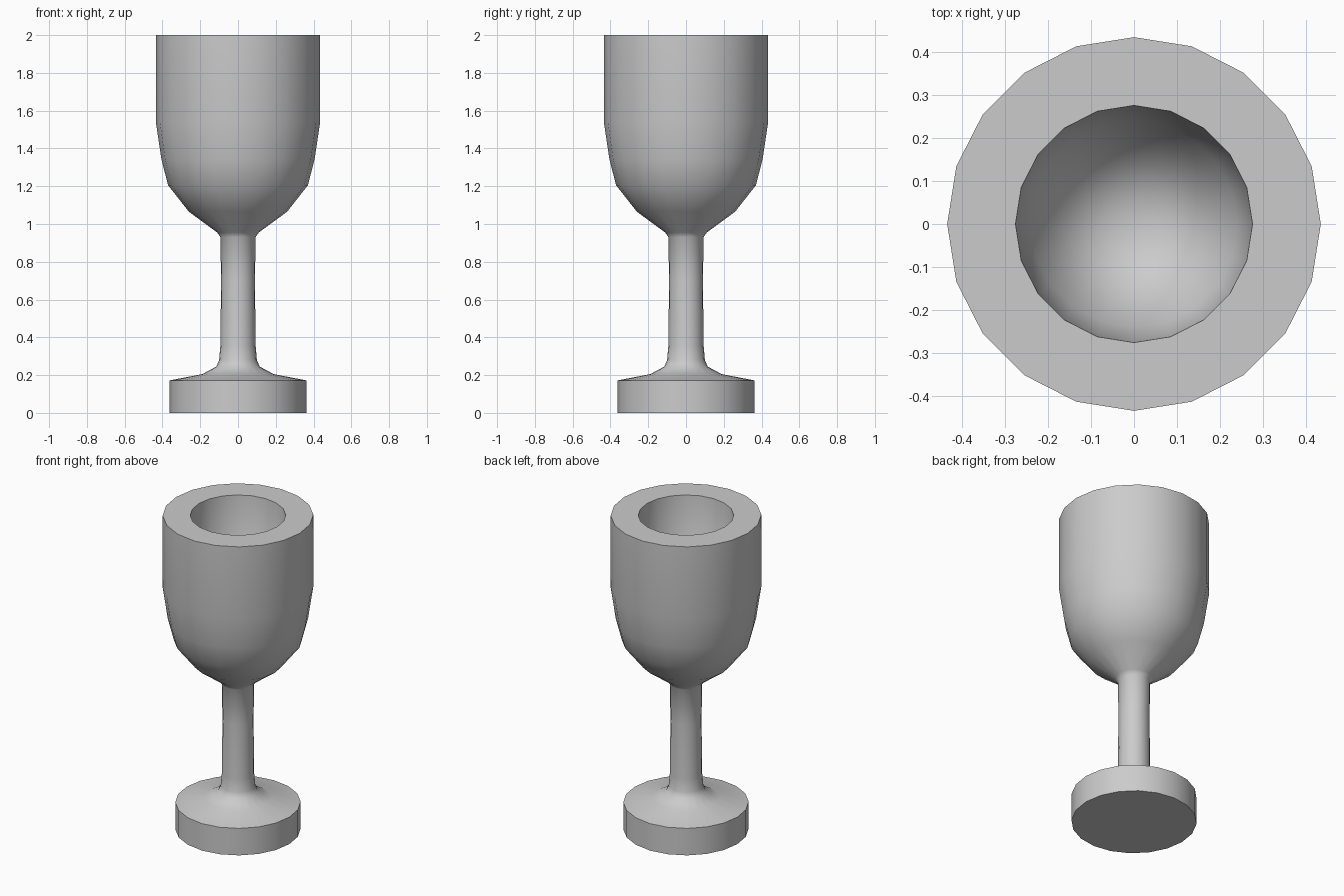
import bpy
import math

SIDES = 20

cube = bpy.data.objects.get("Cube")
if cube:
    bpy.data.objects.remove(cube, do_unlink=True)

grey = bpy.data.materials.new("plain_grey")
grey.use_nodes = True
colour = (0.6, 0.6, 0.6, 1)
grey.diffuse_color = colour
grey.node_tree.nodes["Principled BSDF"].inputs["Base Color"].default_value = colour


def lathe(name, profile):
    """Revolve (radius, height) points; a zero radius makes a pole."""
    verts, rings, faces = [], [], []
    for r, z in profile:
        start = len(verts)
        count = SIDES if r > 0 else 1
        for i in range(count):
            a = math.tau * i / SIDES
            verts.append((r * math.cos(a), r * math.sin(a), z))
        rings.append([start + i % count for i in range(SIDES)])
    for low, high in zip(rings, rings[1:]):
        for i in range(SIDES):
            j = (i + 1) % SIDES
            corners = [low[i], low[j], high[j], high[i]]
            faces.append(list(dict.fromkeys(corners)))
    mesh = bpy.data.meshes.new(name)
    mesh.from_pydata(verts, [], faces)
    mesh.materials.append(grey)
    obj = bpy.data.objects.new(name, mesh)
    bpy.context.collection.objects.link(obj)
    bpy.ops.object.select_all(action="DESELECT")
    obj.select_set(True)
    bpy.context.view_layer.objects.active = obj
    bpy.ops.object.shade_smooth_by_angle(angle=math.radians(40))
    return obj


# Foot, stem, bowl and hollow in one continuous profile
foot = [(0, 0), (0.362, 0), (0.362, 0.172), (0.19, 0.205)]
stem = [(0.115, 0.245), (0.1, 0.28), (0.093, 0.36), (0.09, 0.7), (0.093, 0.93)]
bowl = [(0.11, 0.955), (0.26, 1.065), (0.37, 1.205), (0.405, 1.34),
        (0.435, 1.54), (0.435, 2)]
hollow = [(0.276, 2), (0.24, 1.45), (0, 1.2)]
lathe("goblet", foot + stem + bowl + hollow)
